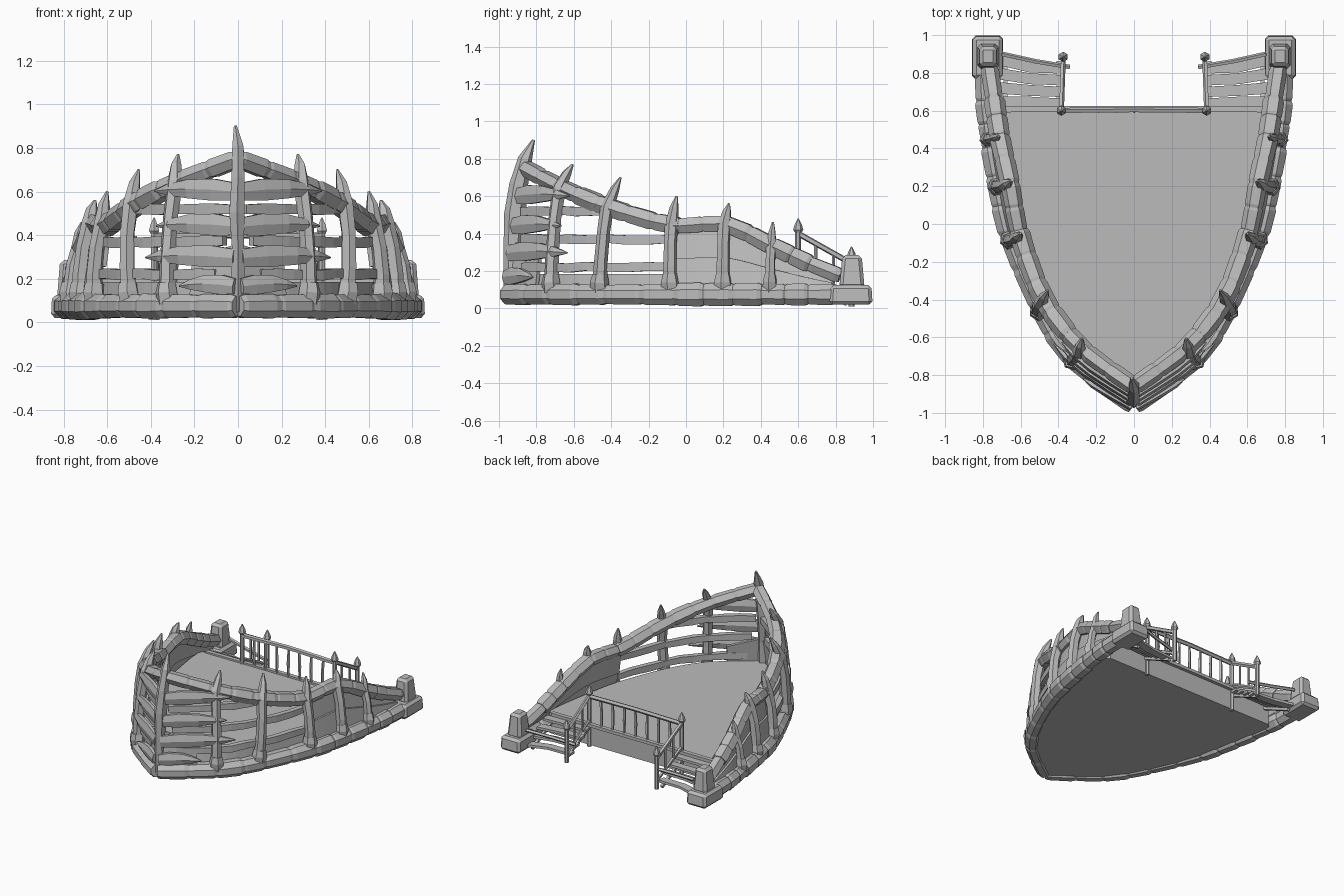
import bpy, bmesh, math, random
from mathutils import Vector

if "Cube" in bpy.data.objects:
    bpy.data.objects.remove(bpy.data.objects["Cube"])

random.seed(4)
stone = bpy.data.materials.new("weathered grey")
stone.diffuse_color = (0.5, 0.5, 0.5, 1)
stone.use_nodes = True
stone.node_tree.nodes["Principled BSDF"].inputs["Base Color"].default_value = stone.diffuse_color
DECK = .185

# Plan stations from the stem to the stern, for the hull foot and the top rail
BASE = [Vector(p) for p in ((0, -.96, .08), (.32, -.715, .08), (.49, -.46, .08), (.65, -.08, .08),
                            (.715, .2, .08), (.76, .45, .08), (.785, .65, .08), (.79, .86, .08))]
RAIL = [Vector(p) for p in ((0, -.86, .75), (.27, -.66, .645), (.47, -.41, .54), (.6, -.07, .445),
                            (.655, .21, .45), (.71, .46, .335), (.74, .66, .24), (.77, .86, .16))]


def along(pts, s):
    """Smooth point on a station list."""
    s = max(0, min(s, len(pts) - 1.0001))
    i, f = int(s), s - int(s)
    b, c = pts[i], pts[i + 1]
    a = pts[i - 1] if i else b * 2 - c
    d = pts[i + 2] if i + 2 < len(pts) else c * 2 - b
    return .5 * (2 * b + (c - a) * f + (2 * a - 5 * b + 4 * c - d) * f * f + (3 * b - a - 3 * c + d) * f ** 3)


def outward(s):
    t = along(BASE, s + .05) - along(BASE, s - .05)
    return Vector((t.y, -t.x, 0)).normalized()


def hull(s, z, out=0):
    """Point on the leaning hull side at height z."""
    b, r = along(BASE, s), along(RAIL, s)
    p = b.lerp(r, (z - b.z) / max(.05, r.z - b.z)) + outward(s) * out
    p.z = z
    return p


def tube(bm, pts, sizes, sides=6, ref=Vector((0, 0, 1)), turn=.5):
    """Faceted beam through pts; sizes are (half width, half height)."""
    rings = []
    for i, p in enumerate(pts):
        t = (Vector(pts[min(i + 1, len(pts) - 1)]) - Vector(pts[max(i - 1, 0)])).normalized()
        side = t.cross(ref).normalized()
        up = side.cross(t)
        w, h = sizes[i]
        rings.append([bm.verts.new(Vector(p) + side * w * math.cos(a) + up * h * math.sin(a))
                      for a in ((k + turn) * math.tau / sides for k in range(sides))])
    for a, b in zip(rings, rings[1:]):
        for k in range(sides):
            bm.faces.new((a[k], a[(k + 1) % sides], b[(k + 1) % sides], b[k]))
    bm.faces.new(rings[0][::-1])
    bm.faces.new(rings[-1])


def box(bm, x, y, z, taper=1):
    """Block from ranges, optionally narrowed at the top."""
    v = []
    cx, cy = sum(x) / 2, sum(y) / 2
    for zz, k in ((z[0], 1), (z[1], taper)):
        v.append([bm.verts.new((cx + (a - cx) * k, cy + (b - cy) * k, zz))
                  for a, b in ((x[0], y[0]), (x[1], y[0]), (x[1], y[1]), (x[0], y[1]))])
    for k in range(4):
        bm.faces.new((v[0][k], v[0][(k + 1) % 4], v[1][(k + 1) % 4], v[1][k]))
    bm.faces.new(v[0][::-1])
    bm.faces.new(v[1])


def strip(bm, stations, low, high, off):
    """Thin wall that follows the hull between two heights."""
    grid = []
    for s in stations:
        zs = low(s), high(s)
        a, b = [hull(s, z, off) for z in zs]
        c, d = [hull(s, z, off - .022) for z in zs]
        grid.append([bm.verts.new(p) for p in (a, b, d, c)])
    for p, q in zip(grid, grid[1:]):
        for k in range(4):
            bm.faces.new((p[k], p[(k + 1) % 4], q[(k + 1) % 4], q[k]))
    bm.faces.new(grid[0])
    bm.faces.new(grid[-1])


def finish(name, bm, mirror=True, bevel=0):
    bmesh.ops.recalc_face_normals(bm, faces=bm.faces[:])
    me = bpy.data.meshes.new(name)
    bm.to_mesh(me)
    bm.free()
    me.materials.append(stone)
    ob = bpy.data.objects.new(name, me)
    bpy.context.collection.objects.link(ob)
    if bevel:
        m = ob.modifiers.new("chamfer", 'BEVEL')
        m.width, m.segments = bevel, 1
    if mirror:
        m = ob.modifiers.new("mirror", 'MIRROR')
        m.use_mirror_merge = False


def blocks(name, point, cuts, w, h, sides, turn=.5):
    """Row of rough, slightly overlapping stones along a curve."""
    bm = bmesh.new()
    for a, b in zip(cuts, cuts[1:]):
        k = random.uniform(.92, 1.12)
        e = (b - a) * .04
        pts = [point(a - e), point(a + (b - a) * .12), point(b - (b - a) * .12), point(b + e)]
        tube(bm, pts, [(w * k * q, h * k * q) for q in (.86, 1, 1.04, .9)], sides, turn=turn)
    finish(name, bm)


# Deck slab, following the hull
bm = bmesh.new()
stations = [i * .25 for i in range(1, 25) if along(BASE, i * .25).y < .59]
rings = []
for z in (.03, DECK):
    edge = [hull(s, z, -.02).xy for s in stations] + [Vector((.715, .6))]
    outline = [(0, -.92)] + [tuple(p) for p in edge] + [(-p.x, p.y) for p in edge[::-1]]
    rings.append([bm.verts.new((x, y, z)) for x, y in outline])
n = len(rings[0])
for k in range(n):
    bm.faces.new((rings[0][k], rings[0][(k + 1) % n], rings[1][(k + 1) % n], rings[1][k]))
bm.faces.new(rings[0][::-1])
bm.faces.new(rings[1])
finish("deck", bm, mirror=False)

# Stone foot and top rail
blocks("hull_foot", lambda s: along(BASE, s) + Vector((0, 0, -.006)),
       [0, .5, 1, 1.6, 2.1, 2.6, 3.1, 3.6, 4.2, 4.8, 5.4, 6, 6.7], .058, .06, 8)
blocks("top_rail", lambda s: along(RAIL, s),
       [0, .45, .9, 1.35, 1.8, 2.3, 2.7, 3.1, 3.55, 4, 4.5, 5, 5.5, 6, 6.8], .05, .048, 6, 0)

# Curved tusk ribs, with a collar at each foot
bm = bmesh.new()
for s, tip in ((1, (.275, -.605, .77)), (2, (.455, -.35, .7)), (3, (.6, -.05, .6)),
               (4, (.655, .23, .56)), (5, (.715, .465, .46))):
    r = along(RAIL, s)
    rz = r.z
    k = 1 if s < 5 else .8
    n = outward(s)
    pts = [hull(s, .1, .01), hull(s, .1 + (rz - .1) * .35, .03), hull(s, .1 + (rz - .1) * .7, .036),
           hull(s, rz, .025), r.lerp(Vector(tip), .6) + n * .015, Vector(tip)]
    tube(bm, pts, [(.042 * k, .042 * k), (.036 * k, .038 * k), (.034 * k, .036 * k),
                   (.036 * k, .04 * k), (.024 * k, .028 * k), (.006, .006)], 6, n)
    tube(bm, [hull(s, .09, .005), hull(s, .14, .02), hull(s, .18, .022)],
         [(.054 * k, .05), (.05 * k, .052), (.04 * k, .046)], 6, n)
finish("side_ribs", bm)

# Stem tusk at the bow
bm = bmesh.new()
tube(bm, [(0, -.92, .05), (0, -.925, .18), (0, -.925, .34), (-.005, -.915, .5), (0, -.895, .66),
          (0, -.86, .8), (-.012, -.815, .9)],
     [(.032, .055), (.036, .05), (.032, .05), (.04, .058), (.034, .05), (.03, .038), (.008, .008)],
     6, Vector((0, -1, 0)))
finish("bow_stem", bm, mirror=False)

# Pointed planks wrapping the bow
bm = bmesh.new()
for z, end, h in ((.6, 1.3, .058), (.44, 1.2, .058), (.295, 1.38, .058), (.165, .72, .052)):
    pts = [hull(end * f, z + .012 * math.sin(f * 3), .025 + .03 * f) for f in (0, .25, .55, .8, 1)]
    tube(bm, pts, [(.02, h * .8), (.024, h), (.024, h * .85), (.02, h * .5), (.004, .004)], 6, turn=0)
finish("bow_planks", bm)

# Low wall behind the bow planks
bm = bmesh.new()
strip(bm, [i * .13 for i in range(6)], lambda s: .1, lambda s: .36 - s * .1, .01)
finish("bow_wall", bm)

# Horizontal side slats between the ribs
bm = bmesh.new()
for z, start, stop in ((.22, .3, 3), (.37, .2, 3), (.52, .1, 2.1)):
    cuts = [start, 1, 2, 3] if stop == 3 else [start, 1, 2.1]
    for a, b in zip(cuts, cuts[1:]):
        tube(bm, [hull(a + (b - a) * f, z + random.uniform(-.005, .005)) for f in (0, .33, .66, 1)],
             [(.024, .031), (.027, .035), (.027, .033), (.024, .03)], 4)
finish("side_slats", bm)

# Solid side panels toward the stern, as two lapped strakes
bm = bmesh.new()
for f0, f1, off in ((0, .52, .012), (.48, 1, -.002)):
    strip(bm, [3 + i * .225 for i in range(17)], lambda s: .08 + (along(RAIL, s).z - .08) * f0,
          lambda s: .08 + (along(RAIL, s).z - .08) * f1, off)
finish("side_panels", bm)

# Stern end blocks with tapered pillars
bm = bmesh.new()
box(bm, (.692, .858), (.765, .998), (.02, .125), .94)
box(bm, (.715, .83), (.82, .955), (.11, .285), .76)
finish("stern_blocks", bm, bevel=.018)

# Steps down at each side of the stern
bm = bmesh.new()
for i in range(4):
    y = .645 + i * .062
    z = .16 - i * .036
    tube(bm, [(.37, y - .008, z), (.55, y, z + .004), (.72, y + .014 * i, z)],
         [(.038, .013), (.041, .013), (.043, .013)], 4)
for x in (.4, .68):
    tube(bm, [(x, .59, .15), (x, .86, .022)], [(.014, .014)] * 2, 4)
tube(bm, [(.34, .83, .13), (.52, .86, .15), (.7, .9, .17)], [(.013, .013)] * 3, 5)
finish("stern_steps", bm)

# Railing posts with pointed caps, and sloping handrails
bm = bmesh.new()
for x, y, lo, hi in ((.385, .6, .02, .48), (.375, .885, .01, .33)):
    tube(bm, [(x, y, lo), (x, y, hi - .07)], [(.016, .016)] * 2, 6, Vector((0, 1, 0)))
    tube(bm, [(x, y, hi - .075), (x, y, hi - .06), (x, y, hi - .035), (x, y, hi)],
         [(.017, .017), (.027, .027), (.02, .02), (.003, .003)], 6, Vector((0, 1, 0)))
tube(bm, [(.385, .6, .4), (.375, .885, .24)], [(.014, .016)] * 2, 5)
tube(bm, [(.385, .6, .22), (.375, .885, .07)], [(.011, .013)] * 2, 5)
for f in (.33, .66):
    tube(bm, [(.38, .6 + .285 * f, .22 - .15 * f), (.38, .6 + .285 * f, .4 - .16 * f)],
         [(.009, .009)] * 2, 5, Vector((0, 1, 0)))
finish("stair_railing", bm)

# Straight stern railing with balusters and edge trim
bm = bmesh.new()
tube(bm, [(-.38, .6, .395), (0, .604, .402), (.38, .6, .395)], [(.015, .017)] * 3, 5)
tube(bm, [(-.69, .607, DECK), (0, .61, DECK + .003), (.69, .607, DECK)], [(.022, .016)] * 3, 4)
for i in range(1, 8):
    x = -.38 + i * .095
    tube(bm, [(x, .6, DECK), (x, .6, .29), (x + random.uniform(-.008, .008), .6, .4)],
         [(.009, .009), (.012, .012), (.009, .009)], 5, Vector((0, 1, 0)))
finish("stern_railing", bm, mirror=False)
